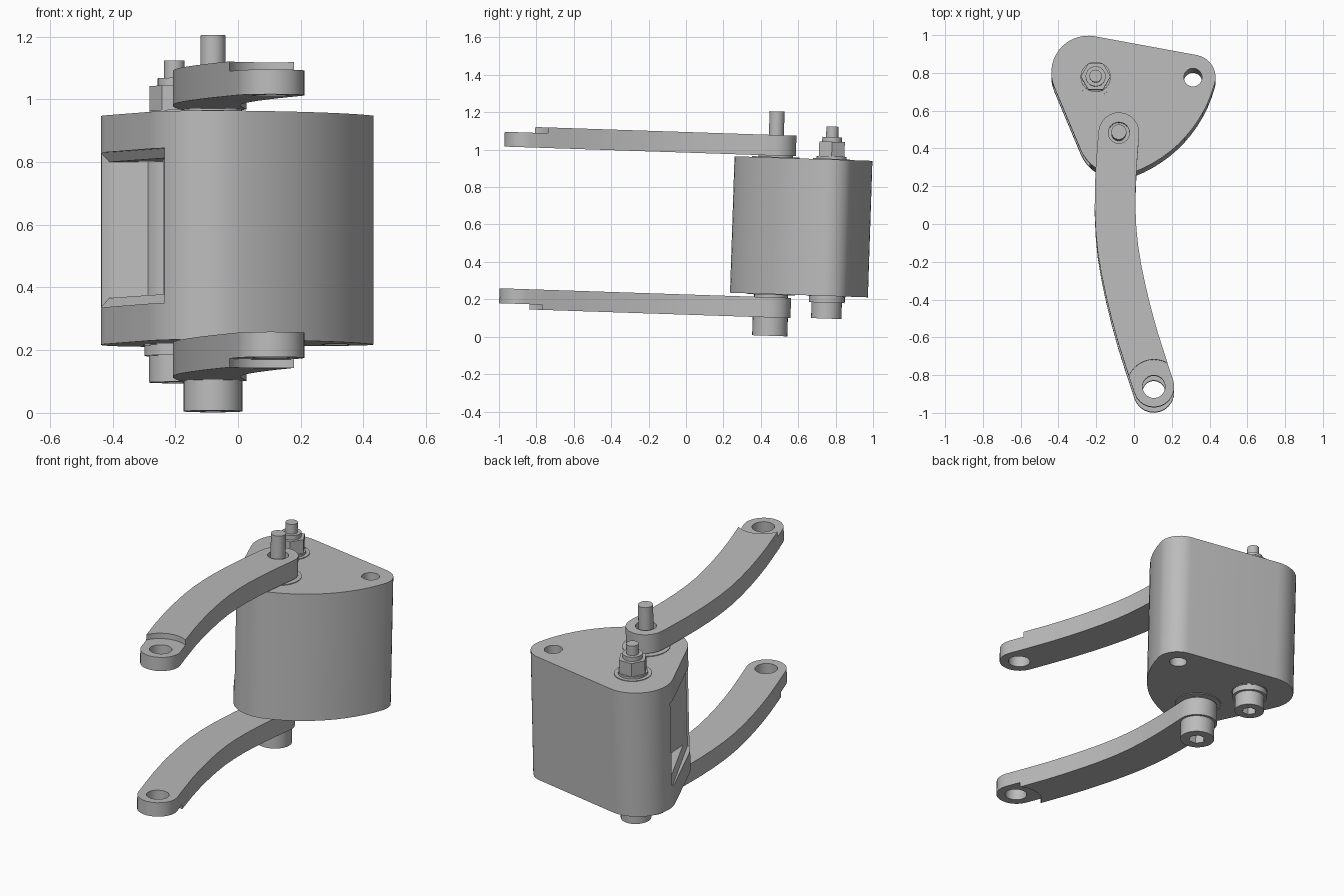
import bpy, bmesh
from math import sin, cos, radians, pi
from mathutils import Matrix, Vector

if "Cube" in bpy.data.objects:
    bpy.data.objects.remove(bpy.data.objects["Cube"])

# One grey for every part
grey = bpy.data.materials.new("satin grey")
grey.use_nodes = True
GREY = (0.5, 0.5, 0.5, 1)
grey.diffuse_color = GREY
grey.node_tree.nodes["Principled BSDF"].inputs["Base Color"].default_value = GREY

# The whole assembly leans slightly backwards about x
LEAN = (Matrix.Translation((0, 0, 0.6)) @ Matrix.Rotation(radians(-1.9), 4, 'X')
        @ Matrix.Translation((0, 0, -0.6)))

PIVOT = (-0.08, 0.467)
CLAMP = (-0.203, 0.766)
EYE = (0.312, 0.764)
TIP = (0.105, -0.877)
BODY_LOW, BODY_TOP = 0.243, 0.973


def arc(centre, r, start, end, n):
    angles = [radians(start + (end - start) * i / n) for i in range(n + 1)]
    return [(centre[0] + r * cos(a), centre[1] + r * sin(a)) for a in angles]


def loft(name, rings):
    """Closed solid through rings that have equal point counts."""
    bm = bmesh.new()
    loops = [[bm.verts.new(p) for p in ring] for ring in rings]
    n = len(loops[0])
    for low, high in zip(loops, loops[1:]):
        for i in range(n):
            j = (i + 1) % n
            bm.faces.new((low[i], low[j], high[j], high[i]))
    bm.faces.new(loops[0][::-1])
    bm.faces.new(loops[-1])
    bmesh.ops.recalc_face_normals(bm, faces=bm.faces)
    mesh = bpy.data.meshes.new(name)
    bm.to_mesh(mesh)
    bm.free()
    mesh.materials.append(grey)
    ob = bpy.data.objects.new(name, mesh)
    bpy.context.collection.objects.link(ob)
    ob.matrix_world = LEAN
    return ob


def slab(name, outline, z0, z1):
    return loft(name, [[(x, y, z) for x, y in outline] for z in (z0, z1)])


def disc(name, centre, r, z0, z1, sides=32):
    return slab(name, arc(centre, r, 0, 360, sides)[:-1], z0, z1)


def cut(ob, cutter):
    mod = ob.modifiers.new("cut", 'BOOLEAN')
    mod.operation = 'DIFFERENCE'
    mod.solver = 'EXACT'
    mod.object = cutter
    cutter.hide_render = True
    bpy.context.view_layer.objects.active = ob
    bpy.ops.object.modifier_apply(modifier=mod.name)
    bpy.data.objects.remove(cutter)


# Three-cornered body with a bulging front side
outline = (arc(PIVOT, 0.22, 203, 290, 10)
           + arc((-0.248, 0.917), 0.7, -69.5, -15.3, 12)[1:]
           + arc(EYE, 0.12, -15, 79.5, 10)[1:]
           + arc((-0.243, 0.79), 0.195, 79.5, 203, 14))
body = slab("body", outline, BODY_LOW, BODY_TOP)
cut(body, disc("eye_cutter", EYE, 0.048, 0, 1.2))

# Chamfered side pocket, lofted from outside the wall inwards
mid = (BODY_LOW + BODY_TOP) / 2
rings = []
for rear, front, half in (((-0.537, 0.717), (-0.325, 0.273), 0.247),
                          ((-0.437, 0.76), (-0.225, 0.316), 0.247),
                          ((-0.41, 0.742), (-0.235, 0.37), 0.217),
                          ((-0.40, 0.738), (-0.24, 0.70), 0.217)):
    rings.append([(*rear, mid - half), (*front, mid - half),
                  (*front, mid + half), (*rear, mid + half)])
cut(body, loft("pocket_cutter", rings))

# Bushings set almost flush in both ends of the body
for label, centre, r in (("pivot", PIVOT, 0.127), ("clamp", CLAMP, 0.1)):
    disc(label + "_bushing", centre, r, BODY_LOW - 0.004, BODY_TOP + 0.004)

# Curved arms: a constant-width band with round ends
path = [Vector(p) for p in (PIVOT, (-0.095, 0.275), (-0.1, 0.063), (-0.085, -0.148),
                            (-0.042, -0.376), (0.02, -0.614), TIP)]
HALF = 0.108
sides = []
for i, p in enumerate(path):
    d = (path[min(i + 1, len(path) - 1)] - path[max(i - 1, 0)]).normalized()
    sides.append((p, Vector((-d.y, d.x)) * HALF))


def smooth_band(sign):
    """Edge points with midpoints eased by a cubic rule."""
    pts = [p + sign * n for p, n in sides]
    out = []
    for i in range(len(pts) - 1):
        a, b = pts[max(i - 1, 0)], pts[i]
        c, d = pts[i + 1], pts[min(i + 2, len(pts) - 1)]
        out += [b, (9 * (b + c) - a - d) / 16]
    return out + [pts[-1]]


def cap(index, direction):
    p, n = sides[index]
    start = Vector((1, 0)).angle_signed(n * direction)
    start = -start * 180 / pi
    return arc(p, HALF, start, start + 180, 12)[1:-1]


# Anticlockwise: along the +x edge to the pivot, round it, back, round the tip
band = smooth_band(1)[::-1] + cap(0, 1) + smooth_band(-1) + cap(-1, -1)

for label, z0, z1, recess in (("upper", 0.984, 1.094, (1.063, 1.2)),
                              ("lower", 0.118, 0.226, (0.0, 0.146))):
    arm = slab(label + "_arm", band, z0, z1)
    cut(arm, disc("recess_cutter", TIP, 0.143, *recess, 40))
    cut(arm, disc("tip_hole_cutter", TIP, 0.06, z0 - 0.1, z1 + 0.1))
    cut(arm, disc("pivot_hole_cutter", PIVOT, 0.056, z0 - 0.1, z1 + 0.1))

# Pivot screw with spacers between the body and the arms
disc("pivot_pin", PIVOT, 0.04, 0.1, 1.22)
disc("upper_spacer", PIVOT, 0.093, BODY_TOP, 0.984)
disc("lower_spacer", PIVOT, 0.09, 0.226, BODY_LOW)

# Clamp screw with washers and a collared nut
disc("clamp_pin", CLAMP, 0.033, 0.2, 1.149)
disc("clamp_washer", CLAMP, 0.096, 0.207, BODY_LOW)
disc("nut_flange", CLAMP, 0.08, BODY_TOP, 0.99)
disc("nut", CLAMP, 0.079, 0.99, 1.068, 6)
disc("nut_collar", CLAMP, 0.053, 1.068, 1.093)

# Screw heads with hexagon sockets
for label, centre, r, z0, z1 in (("pivot", PIVOT, 0.094, 0.02, 0.118),
                                 ("clamp", CLAMP, 0.081, 0.122, 0.207)):
    head = disc(label + "_screw_head", centre, r, z0, z1)
    cut(head, disc("socket_cutter", centre, r * 0.5, z0 - 0.1, z0 + 0.05, 6))

# Smooth round walls, keep crisp edges
bpy.ops.object.select_all(action='DESELECT')
for ob in bpy.context.collection.objects:
    if ob.type == 'MESH' and grey.name in ob.data.materials:
        ob.select_set(True)
        bpy.context.view_layer.objects.active = ob
bpy.ops.object.shade_smooth_by_angle(angle=radians(30))
